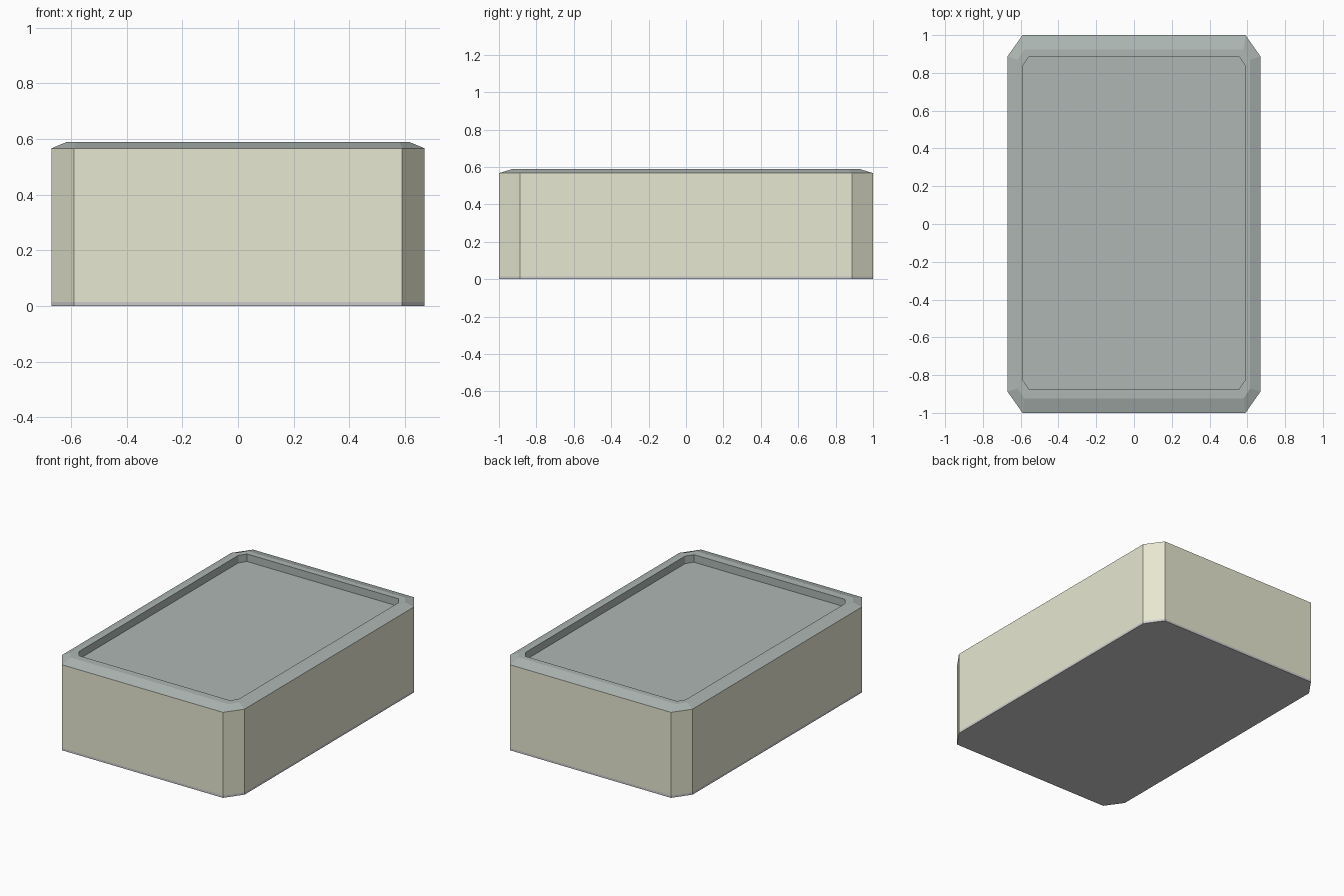
import bpy, bmesh

if "Cube" in bpy.data.objects:
    bpy.data.objects.remove(bpy.data.objects["Cube"])


def material(name, color):
    m = bpy.data.materials.new(name)
    m.diffuse_color = (*color, 1)
    m.use_nodes = True
    m.node_tree.nodes["Principled BSDF"].inputs["Base Color"].default_value = m.diffuse_color
    return m


def octagon(x, y, cx, cy, z, oy=0.0):
    """Rectangle with cut corners: half sizes x, y and corner cuts cx, cy."""
    quarter = [(x, y - cy), (x - cx, y)]
    pts = quarter + [(-a, b) for a, b in reversed(quarter)]
    pts += [(-a, -b) for a, b in pts]
    return [(a, b + oy, z) for a, b in pts]


def stack(name, rings, mat=None, cap_bottom=False, cap_top=False):
    """Bridge a list of rings into a shell."""
    bm = bmesh.new()
    loops = [[bm.verts.new(p) for p in ring] for ring in rings]
    for lo, hi in zip(loops, loops[1:]):
        for i in range(len(lo)):
            j = (i + 1) % len(lo)
            bm.faces.new((lo[i], lo[j], hi[j], hi[i]))
    if cap_bottom:
        bm.faces.new(loops[0][::-1])
    if cap_top:
        bm.faces.new(loops[-1])
    mesh = bpy.data.meshes.new(name)
    bm.to_mesh(mesh)
    bm.free()
    if mat:
        mesh.materials.append(mat)
    ob = bpy.data.objects.new(name, mesh)
    bpy.context.collection.objects.link(ob)
    return ob


def outer(z):
    return octagon(0.67, 1.0, 0.08, 0.113, z)


beige = material("beige", (0.8, 0.8, 0.64))
slate = material("slate", (0.42, 0.47, 0.45))

# Thin grey base plate
stack("base_plate", [outer(0), outer(0.015)], cap_bottom=True)

# Beige side walls
stack("side_walls", [outer(0.015), outer(0.567)], beige)

# Slate lid: sloped edge, flat rim, recessed panel
stack("lid", [
    outer(0.567),
    octagon(0.615, 0.925, 0.035, 0.055, 0.59),
    octagon(0.587, 0.882, 0.032, 0.047, 0.59, 0.006),
    octagon(0.587, 0.882, 0.032, 0.047, 0.54, 0.006),
], slate, cap_top=True)
